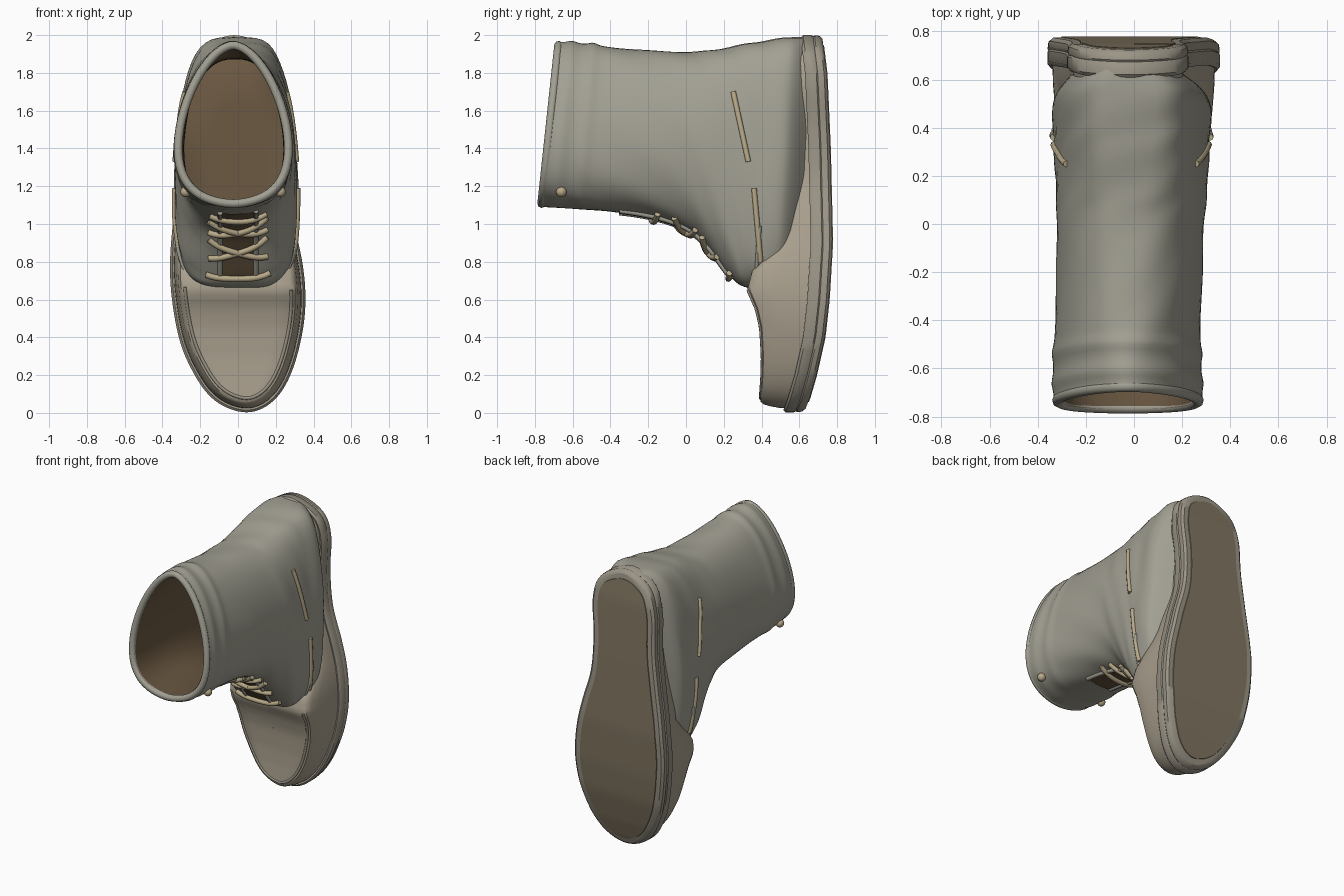
import bpy, bmesh, math
from mathutils import Vector
from mathutils.bvhtree import BVHTree

if "Cube" in bpy.data.objects:
    bpy.data.objects.remove(bpy.data.objects["Cube"])


def material(name, rgb):
    m = bpy.data.materials.new(name)
    m.diffuse_color = (*rgb, 1)
    m.use_nodes = True
    m.node_tree.nodes["Principled BSDF"].inputs["Base Color"].default_value = m.diffuse_color
    return m


LEATHER = material("grey_leather", (0.36, 0.35, 0.29))
VAMP = material("tan_leather", (0.40, 0.35, 0.27))
EDGE = material("sole_edge", (0.33, 0.30, 0.24))
TREAD = material("worn_brown", (0.22, 0.18, 0.12))
LINING = material("dark_lining", (0.15, 0.10, 0.055))
LACE = material("lace", (0.48, 0.40, 0.25))


def catmull(p, q, r, s, t):
    return [0.5 * (2*b + (c-a)*t + (2*a-5*b+4*c-d)*t*t + (3*b-a-3*c+d)*t**3)
            for a, b, c, d in zip(p, q, r, s)]


def loft(name, rings, mat, wrap=True, angle=40):
    """Skin a list of equal-length point rows."""
    bm = bmesh.new()
    rows = [[bm.verts.new(p) for p in r] for r in rings]
    n = len(rows[0])
    for a, b in zip(rows, rows[1:]):
        for i in range(n if wrap else n - 1):
            j = (i + 1) % n
            bm.faces.new((a[i], a[j], b[j], b[i]))
    bmesh.ops.remove_doubles(bm, verts=bm.verts, dist=0.0002)
    bmesh.ops.recalc_face_normals(bm, faces=bm.faces)
    me = bpy.data.meshes.new(name)
    bm.to_mesh(me)
    bm.free()
    ob = bpy.data.objects.new(name, me)
    bpy.context.collection.objects.link(ob)
    me.materials.append(mat)
    bpy.ops.object.select_all(action='DESELECT')
    ob.select_set(True)
    bpy.context.view_layer.objects.active = ob
    bpy.ops.object.shade_smooth_by_angle(angle=math.radians(angle))
    return ob


def tube(name, pts, radius, mat, cyclic=False):
    cu = bpy.data.curves.new(name, 'CURVE')
    cu.dimensions = '3D'
    cu.bevel_depth, cu.bevel_resolution, cu.use_fill_caps = radius, 2, True
    sp = cu.splines.new('POLY')
    sp.points.add(len(pts) - 1)
    for p, co in zip(sp.points, pts):
        p.co = (*co, 1)
    sp.use_cyclic_u = cyclic
    sp.use_smooth = True
    ob = bpy.data.objects.new(name, cu)
    bpy.context.collection.objects.link(ob)
    cu.materials.append(mat)


def profile(table):
    """Piecewise curve: z -> y."""
    def f(z):
        for (z0, y0), (z1, y1) in zip(table, table[1:]):
            if z <= z1:
                t = max(0, (z - z0) / (z1 - z0))
                return y0 + (y1 - y0) * t
        return table[-1][1]
    return f


# Foot outline (x, z), toe at the bottom, heel at the top
OUTLINE = [(.05, .003), (.15, .035), (.235, .12), (.30, .26), (.345, .45), (.357, .62), (.34, .8),
           (.29, 1.02), (.225, 1.25), (.21, 1.5), (.225, 1.75), (.17, 1.92), (-.02, 2.0),
           (-.20, 1.92), (-.27, 1.75), (-.28, 1.5), (-.31, 1.25), (-.345, 1.0), (-.36, .78),
           (-.347, .58), (-.305, .37), (-.235, .21), (-.155, .095), (-.06, .028)]
n = len(OUTLINE)
FOOT = [Vector(catmull(*(OUTLINE[(i + k) % n] for k in (-1, 0, 1, 2)), s / 5))
        for i in range(n) for s in range(5)]
bottom = profile([(0, .625), (.08, .655), (.2, .69), (.4, .735), (.6, .757), (.9, .775),
                  (1.4, .763), (1.8, .745), (2, .72)])
toe_top = profile([(0, .385), (.1, .393), (.2, .40), (.3, .402), (.45, .393), (.55, .37),
                   (.65, .325), (.75, .35), (.95, .53), (2, .56)])


def foot_ring(inset, height, xs=1.0):
    out = []
    for i, p in enumerate(FOOT):
        t = (FOOT[(i + 1) % len(FOOT)] - FOOT[i - 1]).normalized()
        q = p + Vector((-t.y, t.x)) * inset
        out.append((q.x * xs, height(q.y), q.y))
    return out


def off(f, d):
    return lambda z: f(z) + d


def mix(t):
    return lambda z: toe_top(z) * (1 - t) + (bottom(z) - .1) * t


# Sole with welt groove, and worn tread underneath
loft("sole", [foot_ring(.06, off(bottom, -.11)), foot_ring(.012, off(bottom, -.115)),
              foot_ring(0, off(bottom, -.10)), foot_ring(0, off(bottom, -.055)),
              foot_ring(.006, off(bottom, -.048)), foot_ring(.001, off(bottom, -.04)),
              foot_ring(.004, off(bottom, -.014)), foot_ring(.02, bottom)]
     + [foot_ring(.02, bottom, s) for s in (.7, .35, 0)], EDGE)
loft("tread", [foot_ring(.05, off(bottom, -.01))]
     + [foot_ring(.055, off(bottom, .004), s) for s in (1, .7, .35, 0)], TREAD)

# Vamp: boxy toe with a flat top panel
loft("vamp", [foot_ring(.02, mix(1.05)), foot_ring(.024, mix(.7)), foot_ring(.032, mix(.4)),
              foot_ring(.042, mix(.15)), foot_ring(.055, mix(.04)), foot_ring(.078, mix(0))]
     + [foot_ring(.078, mix(0), s) for s in (.7, .35, 0)], VAMP)
seam = foot_ring(.075, off(toe_top, .003))
k = max(range(len(seam)), key=lambda i: seam[i][2])
seam = [p for p in seam[k:] + seam[:k] if p[2] < .68]
tube("toe_seam", seam, .009, EDGE)

# Upper sections: y front, z front, y back, z back, half width, egg skew, squareness, x centre
SECTIONS = [(-.77, 1.09, -.68, 1.965, .31, .3, 1.15, -.025), (-.55, 1.08, -.48, 1.945, .306, .3, .95, -.028),
            (-.22, 1.04, -.25, 1.92, .305, .2, .85, -.02), (0, .97, 0, 1.91, .308, .1, .8, -.015),
            (.12, .87, .14, 1.92, .315, .1, .7, -.01), (.24, .72, .3, 1.95, .322, .2, .55, -.01),
            (.32, .665, .42, 1.97, .325, .25, .5, -.01), (.49, .68, .56, 1.99, .322, .25, .5, -.01),
            (.60, .74, .66, 1.985, .225, .1, .6, -.03)]


def section(v):
    i = min(int(v), len(SECTIONS) - 2)
    g = [SECTIONS[max(0, min(len(SECTIONS) - 1, i + k))] for k in (-1, 0, 1, 2)]
    return catmull(*g, v - i)


def upper_point(v, a, grow=0.0):
    yf, zf, yb, zb, w, k, p, cx = section(v)
    zf, zb, w = zf - grow, zb + grow, w + grow
    h, c, s = (zb - zf) / 2, math.cos(a), math.sin(a)
    z = (zf + zb) / 2 - h * c - k * h * s * s
    x = cx + w * math.copysign(abs(s) ** p, s)
    t = (z - zf) / (zb - zf)
    return (x, yf + (yb - yf) * t, z)


def relief(v, a):
    """Stitched cuff bands, fading to the front, plus soft leather creases."""
    band = math.exp(-((v - .45) / .14) ** 2) + math.exp(-((v - .95) / .12) ** 2)
    crease = math.sin(3 * a + 2.3 * v) * math.sin(2.1 * v + 5 * a)
    return .011 * band * (.5 - .5 * math.cos(a)) ** .5 + .004 * crease * min(1, v)


N = 72
ANG = [2 * math.pi * i / N for i in range(N)]
STEPS = [i / 12 for i in range(8 * 12 + 1)]
upper = loft("upper", [[upper_point(v, a, relief(v, a)) for a in ANG] for v in STEPS], LEATHER, angle=60)
tube("collar", [upper_point(0.05, a, -.018) for a in ANG], .023, LEATHER, True)

# Lining and insole inside the opening
inner = [[upper_point(v, a, -.038) for a in ANG] for v in [i / 4 for i in range(28)]]
last = inner[-1]
inner += [[(x * s, .50, 1.32 + (z - 1.32) * s) for x, y, z in last] for s in (.95, .5, 0)]
loft("lining", inner, LINING, angle=60)


# Tongue strip in the lacing throat, with flap edges
def throat(v, x, lift):
    sec = section(v)
    u = x - sec[7]
    a = math.copysign(min(1, abs(u) / sec[4]) ** (1 / sec[6]), u)
    p = upper_point(v, math.asin(a), lift)
    return (x, p[1] - lift * .7, p[2])


VS = [1.6 + i * .12 for i in range(30)]
loft("tongue", [[throat(v, x, .006) for x in (-.09, -.06, -.03, 0, .03, .06, .09)] for v in VS],
     LINING, wrap=False)
for name, x in (("left", -.095), ("right", .095)):
    tube(name + "_flap_edge", [throat(v, x, .004) for v in VS], .014, LEATHER)
tube("quarter_hem", [upper_point(6.3, a, .001) for a in [math.radians(d) for d in range(-75, 76, 3)]],
     .011, LEATHER)

# Laces across the throat
tree = BVHTree.FromObject(upper, bpy.context.evaluated_depsgraph_get())


def lace(name, v0, v1, half=.17, lift=.016):
    pts = []
    for i in range(13):
        t = i / 12
        d = lift * math.sin(math.pi * (.08 + .84 * t)) ** .4
        pts.append(throat(v0 + (v1 - v0) * t, -half + 2 * half * t, d))
    tube(name, pts, .016, LACE)


lace("lace_bottom", 4.95, 4.95)
for i, (a, b) in enumerate([(4.4, 3.75), (3.75, 4.4), (3.4, 2.7), (2.7, 3.4)]):
    lace(f"lace_cross_{i}", a, b, .155)
lace("lace_top", 2.15, 2.3, .15)

# Side stitched thongs and top eyelet knots, on both sides
for name, sx in (("left", -1), ("right", 1)):
    def side(y, z, lift):
        hit = tree.ray_cast(Vector((sx, y, z)), Vector((-sx, 0, 0)))[0]
        return (hit.x + sx * lift, y, z) if hit else (sx * .3, y, z)
    for part, (a, b) in (("ankle", ((.25, 1.7), (.33, 1.33))), ("instep", ((.36, 1.19), (.395, .8)))):
        tube(f"{name}_{part}_thong",
             [side(a[0] + (b[0] - a[0]) * i / 8, a[1] + (b[1] - a[1]) * i / 8, .002) for i in range(9)],
             .014, LACE)
    x, y, z = side(-.66, 1.17, .008)
    bpy.ops.mesh.primitive_uv_sphere_add(segments=16, ring_count=8, radius=.028, location=(x, y, z))
    knot = bpy.context.object
    knot.name = name + "_eyelet_knot"
    knot.data.materials.append(LACE)
    bpy.ops.object.shade_smooth()
